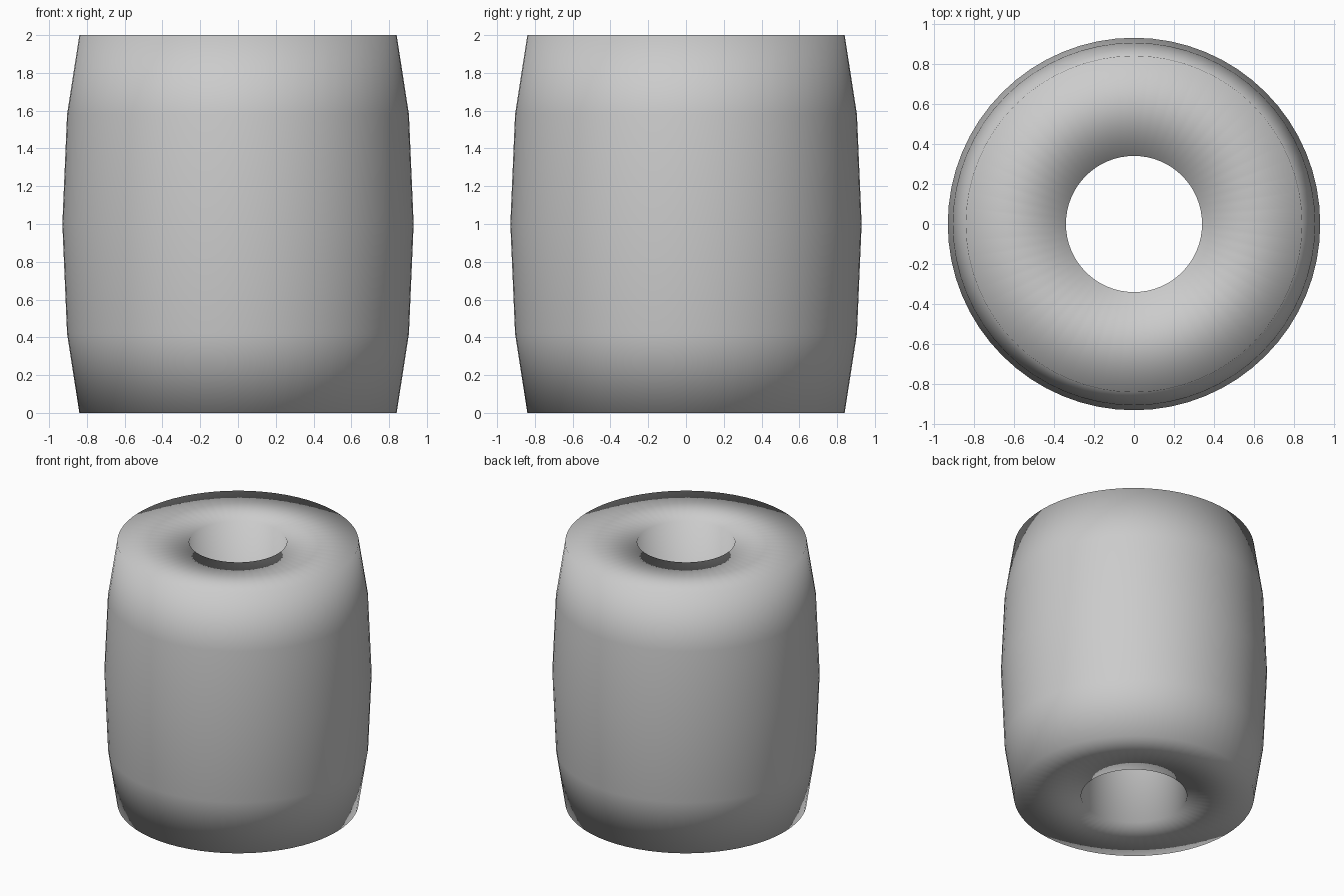
import bpy, bmesh
from math import cos, sin, pi

if "Cube" in bpy.data.objects:
    bpy.data.objects.remove(bpy.data.objects["Cube"])

SIDES = 64
# closed (radius, z) section: bulging outer wall, flat ends, bore
PROFILE = [(0.84, 0), (0.905, 0.42), (0.93, 1.0), (0.905, 1.58), (0.84, 2.0),
           (0.34, 2.0), (0.37, 0)]


def lathe(name, profile, sides):
    """Revolve a closed section around z."""
    bm = bmesh.new()
    rings = [[bm.verts.new((r * cos(2 * pi * i / sides), r * sin(2 * pi * i / sides), z))
              for i in range(sides)] for r, z in profile]
    for a, b in zip(rings, rings[1:] + rings[:1]):
        for i in range(sides):
            j = (i + 1) % sides
            bm.faces.new((a[i], a[j], b[j], b[i])).smooth = True
    bmesh.ops.recalc_face_normals(bm, faces=bm.faces[:])
    mesh = bpy.data.meshes.new(name)
    bm.to_mesh(mesh)
    bm.free()
    obj = bpy.data.objects.new(name, mesh)
    bpy.context.collection.objects.link(obj)
    return obj


# barrel-shaped bead with a central hole, smooth all over
lathe("barrel_bead", PROFILE, SIDES)
